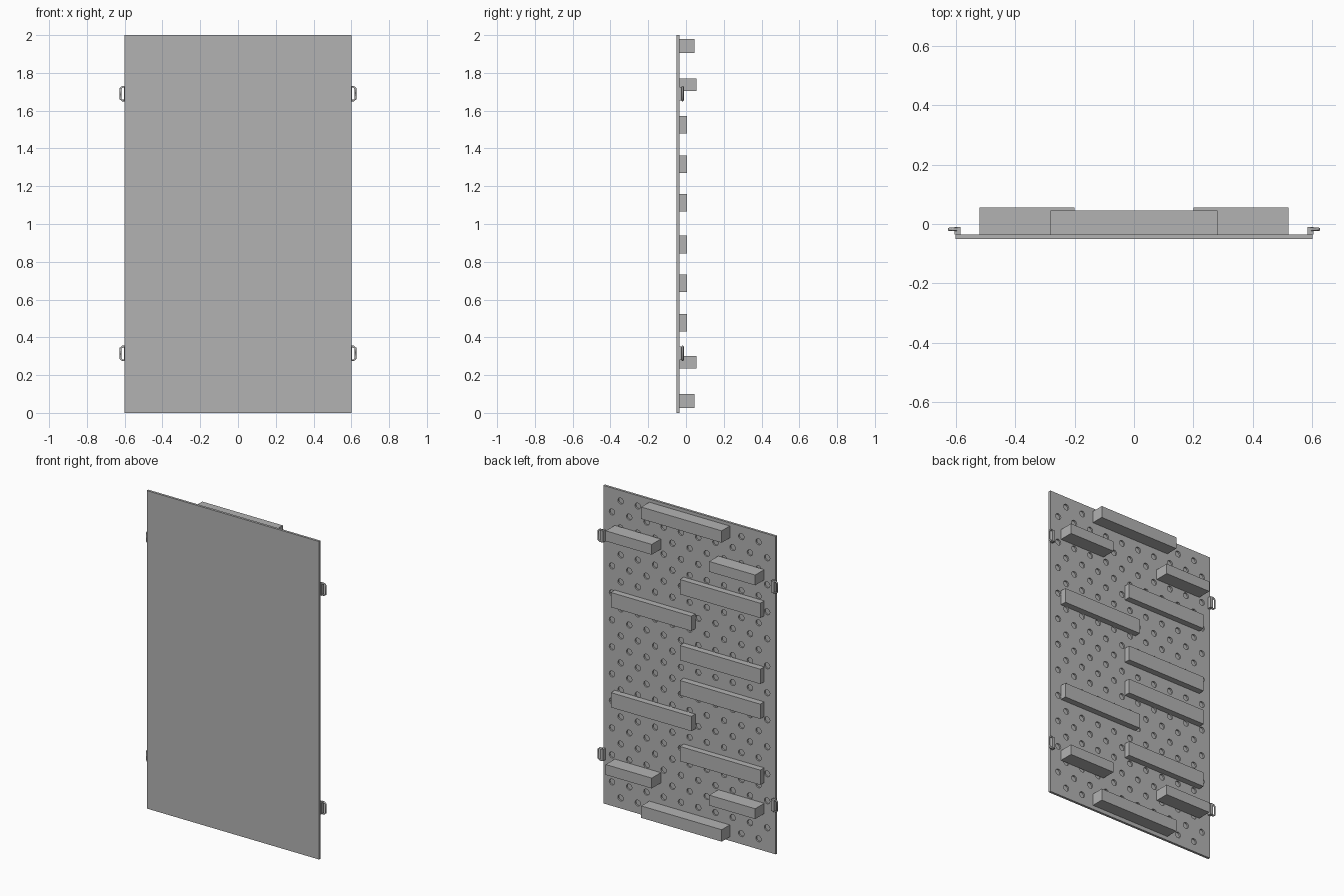
import bpy, bmesh, math
from mathutils import Matrix, Vector

if "Cube" in bpy.data.objects:
    bpy.data.objects.remove(bpy.data.objects["Cube"])

grey = bpy.data.materials.new("plain_grey")
grey.diffuse_color = (0.45, 0.45, 0.45, 1)
grey.use_nodes = True
grey.node_tree.nodes["Principled BSDF"].inputs["Base Color"].default_value = grey.diffuse_color

FRONT, BACK = -0.05, -0.035   # panel faces in y


def finish(bm, name):
    me = bpy.data.meshes.new(name)
    bm.to_mesh(me)
    bm.free()
    me.materials.append(grey)
    ob = bpy.data.objects.new(name, me)
    bpy.context.collection.objects.link(ob)
    return ob


def box(name, x0, x1, y0, y1, z0, z1):
    bm = bmesh.new()
    m = (Matrix.Translation(((x0 + x1) / 2, (y0 + y1) / 2, (z0 + z1) / 2))
         @ Matrix.Diagonal((x1 - x0, y1 - y0, z1 - z0, 1)))
    bmesh.ops.create_cube(bm, size=1, matrix=m)
    return finish(bm, name)


# Panel with staggered blind holes on the back
panel = box("panel", -0.6, 0.6, FRONT, BACK, 0, 2)
bm = bmesh.new()
depth = 0.01
for r in range(23):
    z = 1 + 0.934 * (r - 11) / 11
    cols = 9 if r % 2 == 0 else 10
    for c in range(cols):
        x = 0.12 * (c - (cols - 1) / 2)
        m = (Matrix.Translation((x, BACK, z))
             @ Matrix.Rotation(math.pi / 2, 4, 'X'))
        bmesh.ops.create_cone(bm, cap_ends=True, segments=16, radius1=0.019,
                              radius2=0.019, depth=depth * 2, matrix=m)
cutter = finish(bm, "hole_cutter")
cutter.hide_render = True
mod = panel.modifiers.new("holes", 'BOOLEAN')
mod.object = cutter
mod.operation = 'DIFFERENCE'
mod.solver = 'EXACT'
bpy.context.view_layer.objects.active = panel
panel.select_set(True)
bpy.ops.object.modifier_apply(modifier="holes")
bpy.data.objects.remove(cutter)

# Thick centre bars at top and bottom
for name, z0, z1 in (("top_bar", 1.905, 1.98), ("bottom_bar", 0.025, 0.10)):
    box(name, -0.28, 0.28, BACK, 0.045, z0, z1)

# Short deep blocks near the corners
for level, z0 in (("upper", 1.705), ("lower", 0.235)):
    box(level + "_block_right", 0.20, 0.52, BACK, 0.055, z0, z0 + 0.065)
    box(level + "_block_left", -0.52, -0.20, BACK, 0.055, z0, z0 + 0.065)

# Thin battens, alternating sides
for i, (z0, side) in enumerate(((1.48, -1), (1.27, 1), (1.065, -1),
                                (0.845, -1), (0.64, 1), (0.43, -1))):
    xs = sorted((side * 0.52, -side * 0.04))
    box("batten_%d" % (i + 1), xs[0], xs[1], BACK, 0.004, z0, z0 + 0.093)

# Edge handles: mounting plate plus a bent rod loop
for level, zc in (("upper", 1.69), ("lower", 0.315)):
    for side, s in (("right", 1), ("left", -1)):
        name = level + "_handle_" + side
        xs = sorted((s * 0.584, s * 0.604))
        box(name + "_plate", xs[0], xs[1], BACK, -0.010, zc - 0.036, zc + 0.036)
        cu = bpy.data.curves.new(name, 'CURVE')
        cu.dimensions = '3D'
        cu.bevel_depth = 0.0055
        cu.bevel_resolution = 1
        cu.use_fill_caps = True
        sp = cu.splines.new('POLY')
        pts = ((0.595, -0.036), (0.612, -0.036), (0.622, -0.028),
               (0.622, 0.028), (0.612, 0.036), (0.595, 0.036))
        sp.points.add(len(pts) - 1)
        for p, (x, z) in zip(sp.points, pts):
            p.co = (s * x, -0.018, zc + z, 1)
        cu.materials.append(grey)
        ob = bpy.data.objects.new(name, cu)
        bpy.context.collection.objects.link(ob)
